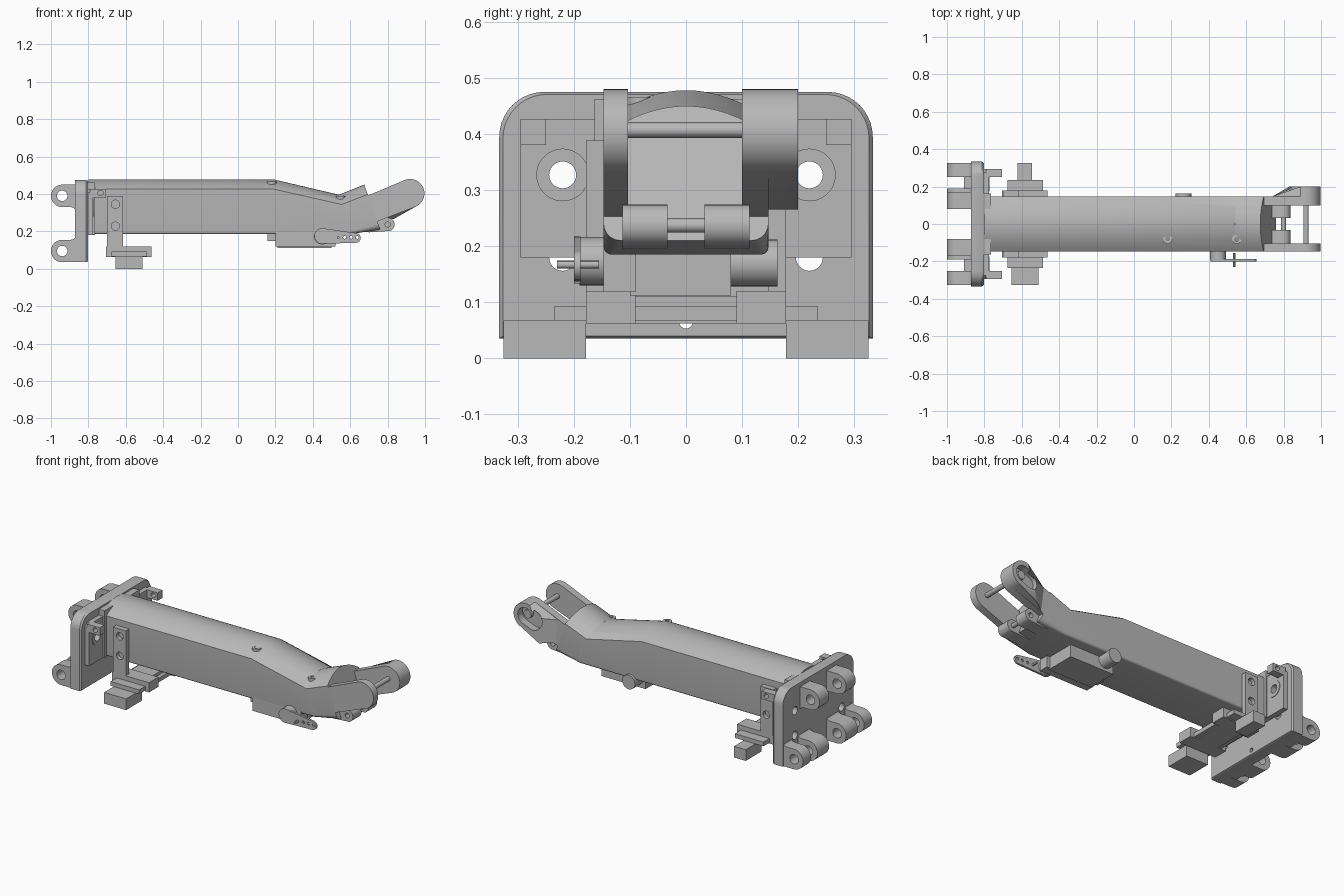
import bpy, bmesh, math
from mathutils import Matrix, Vector

old = bpy.data.objects.get("Cube")
if old:
    bpy.data.objects.remove(old, do_unlink=True)

grey = bpy.data.materials.new("plain grey")
grey.use_nodes = True
COLOUR = (0.48, 0.48, 0.48, 1)
grey.diffuse_color = COLOUR
grey.node_tree.nodes["Principled BSDF"].inputs["Base Color"].default_value = COLOUR
parts = []


def finish(name, bm):
    bmesh.ops.recalc_face_normals(bm, faces=bm.faces)
    mesh = bpy.data.meshes.new(name)
    bm.to_mesh(mesh)
    bm.free()
    mesh.materials.append(grey)
    ob = bpy.data.objects.new(name, mesh)
    bpy.context.collection.objects.link(ob)
    parts.append(ob)
    return ob


def loft(name, rings):
    """Skin a list of matching closed rings and cap both ends."""
    bm = bmesh.new()
    rows = [[bm.verts.new(p) for p in ring] for ring in rings]
    n = len(rows[0])
    for a, b in zip(rows, rows[1:]):
        for i in range(n):
            bm.faces.new((a[i], a[(i + 1) % n], b[(i + 1) % n], b[i]))
    bm.faces.new(rows[0])
    bm.faces.new(rows[-1])
    return finish(name, bm)


def box(name, x0, x1, y0, y1, z0, z1):
    return loft(name, [[(x, y0, z0), (x, y1, z0), (x, y1, z1), (x, y0, z1)] for x in (x0, x1)])


def along_y(name, profile, y0, y1):
    return loft(name, [[(x, y, z) for x, z in profile] for y in (y0, y1)])


def along_x(name, profile, x0, x1):
    return loft(name, [[(x, y, z) for y, z in profile] for x in (x0, x1)])


def arc(cx, cz, r, start, end, n=12):
    angles = [math.radians(start + (end - start) * i / n) for i in range(n + 1)]
    return [(cx + r * math.cos(a), cz + r * math.sin(a)) for a in angles]


def disc(cx, cz, r, n=28):
    return arc(cx, cz, r, 0, 360, n)[:-1]


def cut(target, cutters):
    for c in cutters:
        mod = target.modifiers.new("cut", "BOOLEAN")
        mod.object, mod.operation, mod.solver = c, "DIFFERENCE", "EXACT"
    bpy.context.view_layer.update()
    graph = bpy.context.evaluated_depsgraph_get()
    mesh = bpy.data.meshes.new_from_object(target.evaluated_get(graph))
    target.modifiers.clear()
    target.data = mesh
    for c in cutters:
        parts.remove(c)
        bpy.data.objects.remove(c, do_unlink=True)


def bolt_holes(heights, x0, x1, r=0.024):
    return [along_x("hole_cutter", disc(s * 0.22, z, r), x0, x1) for s in (-1, 1) for z in heights]


def tube_ring(x_top, x_low, z_top, z_low, r):
    """Arched top, straight sides, rounded lower corners."""
    w, drop = 0.147, 0.052
    top = [(w - 2 * w * i / 16, z_top - drop * (1 - i / 8) ** 2) for i in range(17)]
    low = arc(-w + r, z_low + r, r, 180, 270, 5) + arc(w - r, z_low + r, r, 270, 360, 5)
    return [(x_low + (x_top - x_low) * (z - z_low) / (z_top - z_low), y, z) for y, z in top + low]


# Main tube, bending down and then up at the nose
loft("main_tube", [tube_ring(-0.8, -0.8, 0.478, 0.185, 0.012),
                   tube_ring(0.19, 0.19, 0.478, 0.185, 0.012),
                   tube_ring(0.54, 0.60, 0.396, 0.185, 0.015),
                   tube_ring(0.675, 0.76, 0.45, 0.21, 0.03)])
for x, z in ((0.18, 0.463), (0.55, 0.386)):
    ring = loft("top_screw", [[(x + a, -0.08 + b, h) for a, b in disc(0, 0, 0.026)]
                              for h in (z - 0.03, z + 0.003)])
    cut(ring, [loft("screw_cutter", [[(x + a, -0.08 + b, h) for a, b in disc(0, 0, 0.012)]
                                     for h in (z - 0.015, z + 0.02)])])

# Forked arms at the nose
arm = [(0.58, 0.22), (0.64, 0.213)] + arc(0.92, 0.403, 0.077, -68, 112, 20) + [(0.6, 0.352)]
along_y("right_fork_arm", arm, -0.147, -0.103)
along_y("left_fork_arm", arm, 0.1, 0.147)
cup_low, cup_high = (0.76, 0.265), (0.74, 0.408)
cup = [cup_low] + arc(0.92, 0.403, 0.077, -68, 112, 20) + [cup_high]
outer = [(max(x, 0.80 + 0.3 * max(0, z - 0.3)), z) for x, z in cup]
inset = [cup_low[0] + 0.1, 0.33]
left_end = loft("left_fork_end", [[(x, 0.12, z) for x, z in cup],
                                  [(x, 0.147, z) for x, z in cup],
                                  [(x + 0.03 * (x < 0.85), 0.2, z) for x, z in outer]])
cut(left_end, [along_y("recess_cutter", arc(0.92, 0.403, 0.05, -68, 112, 16)
                       + arc(0.87, 0.383, 0.05, 112, 292, 16), 0.155, 0.25)])
along_y("left_fork_pin", disc(0.92, 0.407, 0.025), 0.14, 0.18)
along_y("fork_cross_rod", disc(0.92, 0.407, 0.014), -0.12, 0.12)

# Lower pivot under the fork
pivot = [(0.66, 0.20), (0.70, 0.195)] + arc(0.80, 0.237, 0.037, -68, 112, 16) + [(0.68, 0.27)]
for side, s in (("right", -1), ("left", 1)):
    lug = along_y(side + "_pivot_lug", pivot, s * 0.033, s * 0.113)
    cut(lug, [along_y("hole_cutter", disc(0.80, 0.237, 0.014), s * 0.08, s * 0.15)])
along_y("pivot_rod", disc(0.80, 0.237, 0.013), -0.06, 0.06)

# Base plate with rounded upper corners
plate = ([(-0.333, 0.035), (0.333, 0.035)] + arc(0.253, 0.395, 0.08, 0, 90, 10)
         + arc(-0.253, 0.395, 0.08, 90, 180, 10))
small = [(y * 0.98, 0.255 + (z - 0.255) * 0.98) for y, z in plate]
base = loft("base_plate", [[(-0.872, y, z) for y, z in plate],
                           [(-0.812, y, z) for y, z in plate],
                           [(-0.803, y, z) for y, z in small]])
cut(base, bolt_holes((0.327, 0.18), -0.9, -0.7)
    + [along_x("hole_cutter", disc(0, 0.065, 0.012), -0.9, -0.7)])

# Hinge lugs on the rear of the base plate
low_lug = [(-0.86, 0.035)] + arc(-0.94, 0.095, 0.06, 270, 90, 18) + arc(-0.895, 0.185, 0.03, 270, 360, 5)
top_lug = arc(-0.895, 0.30, 0.03, 0, 90, 5) + arc(-0.94, 0.39, 0.06, 270, 90, 18) + [(-0.86, 0.45)]
for side, s in (("right", -1), ("left", 1)):
    for name, shape, z, y0, y1 in (("inner_lower_lug", low_lug, 0.095, 0.08, 0.19),
                                   ("outer_lower_lug", low_lug, 0.095, 0.25, 0.325),
                                   ("upper_lug", top_lug, 0.39, 0.08, 0.17)):
        lug = along_y(f"{side}_{name}", shape, s * y0, s * y1)
        cut(lug, [along_y("hole_cutter", disc(-0.94, z, 0.028), s * 0.05, s * 0.36)])
    box(side + "_lug_web", -0.91, -0.86, s * 0.18, s * 0.26, 0.037, 0.12)

# Mounting flange and collar between plate and tube
c = 0.02
flange = [(-0.295, 0.18), (0.295, 0.18), (0.295, 0.427 - c), (0.295 - c, 0.427),
          (-0.295 + c, 0.427), (-0.295, 0.427 - c)]
mount = along_x("mounting_flange", flange, -0.81, -0.775)
cut(mount, bolt_holes((0.327,), -0.85, -0.74))
for s in (-1, 1):
    washer = along_x("bolt_seat", disc(s * 0.22, 0.327, 0.047), -0.78, -0.772)
    cut(washer, [along_x("hole_cutter", disc(s * 0.22, 0.327, 0.024), -0.9, -0.7)])
    clip = box("flange_clip", -0.79, -0.705, s * 0.25, s * 0.295, 0.38, 0.427)
    cut(clip, [along_y("hole_cutter", disc(-0.735, 0.405, 0.014), s * 0.2, s * 0.35)])
box("tube_collar", -0.81, -0.765, -0.163, 0.163, 0.182, 0.462)

# Side brackets holding the cross unit below the tube
for side, s in (("right", -1), ("left", 1)):
    strap = box(side + "_bracket", -0.70, -0.615, s * 0.146, s * 0.178, 0.10, 0.388)
    cut(strap, [along_y("hole_cutter", disc(-0.655, z, 0.022), s * 0.155, s * 0.2) for z in (0.345, 0.228)])
    box(side + "_bracket_foot", -0.705, -0.462, s * 0.09, s * 0.178, 0.062, 0.12)
box("cross_unit_body", -0.675, -0.487, -0.235, 0.235, 0.067, 0.092)
box("cross_unit_core", -0.65, -0.51, -0.12, 0.12, 0.062, 0.11)
box("right_foot_block", -0.655, -0.51, -0.325, -0.178, 0, 0.067)
box("left_foot_block", -0.622, -0.545, 0.178, 0.325, 0, 0.067)

# Actuator under the tube with its lever
box("actuator_body", 0.20, 0.52, -0.147, -0.09, 0.118, 0.237)
box("actuator_case", 0.21, 0.50, -0.10, 0.08, 0.112, 0.215)
box("actuator_cable_end", 0.158, 0.205, -0.11, -0.06, 0.148, 0.19)
along_y("actuator_rear_cap", disc(0.265, 0.17, 0.042), 0.07, 0.163)
along_y("actuator_output", disc(0.45, 0.173, 0.043), -0.19, -0.14)
lever = arc(0.45, 0.175, 0.042, 80, 262, 14) + arc(0.63, 0.165, 0.026, -95, 80, 10)
horn = along_y("actuator_lever", lever, -0.2, -0.188)
cut(horn, [along_y("hole_cutter", disc(x, 0.168, 0.008, 12), -0.25, -0.15) for x in (0.57, 0.605, 0.638)])
along_y("lever_pin", disc(0.535, 0.167, 0.007, 12), -0.23, -0.155)

# Smooth curved walls while keeping hard edges
bpy.ops.object.select_all(action="DESELECT")
for ob in parts:
    ob.select_set(True)
bpy.context.view_layer.objects.active = parts[0]
bpy.ops.object.shade_smooth_by_angle(angle=math.radians(30))
